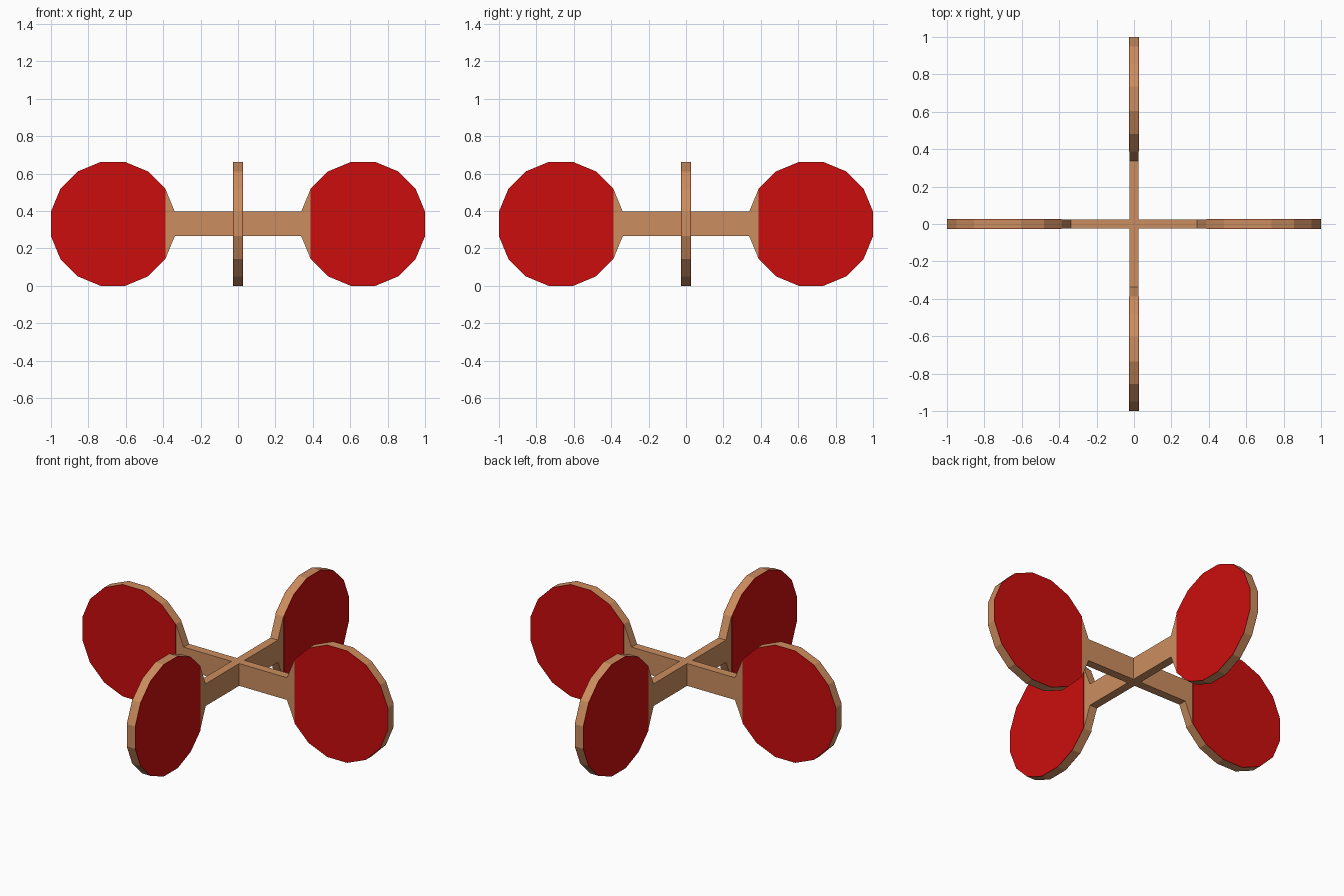
import bpy, bmesh, math
from mathutils import Matrix

if "Cube" in bpy.data.objects:
    bpy.data.objects.remove(bpy.data.objects["Cube"])

APOTHEM = 0.331              # 16-sided disc, standing on one flat side
CX, CZ = 1 - APOTHEM, APOTHEM
R = APOTHEM / math.cos(math.pi / 16)
HALF_BAR = R * math.sin(math.pi / 16)   # the bar is as tall as one disc side
T = 0.025                    # half thickness of the wood
PLATE = 0.003                # thickness of the red facing


def material(name, rgb):
    m = bpy.data.materials.new(name)
    m.diffuse_color = (*rgb, 1)
    m.use_nodes = True
    m.node_tree.nodes["Principled BSDF"].inputs["Base Color"].default_value = m.diffuse_color
    return m


wood = material("tan wood", (0.60, 0.27, 0.115))
red = material("red", (0.60, 0.004, 0.004))


def slab(name, outline, y0, y1, mat, angle):
    """Extrude an x/z outline from y0 to y1 and turn it about the z axis."""
    bm = bmesh.new()
    face = bm.faces.new([bm.verts.new((x, y0, z)) for x, z in outline])
    ext = bmesh.ops.extrude_face_region(bm, geom=[face])
    verts = [v for v in ext["geom"] if isinstance(v, bmesh.types.BMVert)]
    bmesh.ops.translate(bm, verts=verts, vec=(0, y1 - y0, 0))
    bmesh.ops.recalc_face_normals(bm, faces=bm.faces)
    bmesh.ops.transform(bm, matrix=Matrix.Rotation(angle, 4, 'Z'), verts=bm.verts)
    me = bpy.data.meshes.new(name)
    bm.to_mesh(me)
    bm.free()
    me.materials.append(mat)
    ob = bpy.data.objects.new(name, me)
    bpy.context.collection.objects.link(ob)
    return ob


# disc points, starting just past the inner side where the bar joins
disc = []
for i in range(16):
    a = math.pi + (i + 0.5) * math.pi / 8
    disc.append((CX + R * math.cos(a), CZ + R * math.sin(a)))

# paddle outline: bar plus disc; facing outline: disc without its inner side
paddle = [(T, CZ + HALF_BAR), (T, CZ - HALF_BAR)] + disc
facing = disc[1:-1]

# four paddles, each with a red facing on both sides
for n, label in enumerate(("right", "back", "left", "front")):
    turn = n * math.pi / 2
    slab(label + "_paddle", paddle, -T, T, wood, turn)
    slab(label + "_facing_a", facing, -T - PLATE, -T, red, turn)
    slab(label + "_facing_b", facing, T, T + PLATE, red, turn)

# hub where the bars cross
hub = [(-T, CZ - HALF_BAR), (T, CZ - HALF_BAR), (T, CZ + HALF_BAR), (-T, CZ + HALF_BAR)]
slab("hub", hub, -T, T, wood, 0)
